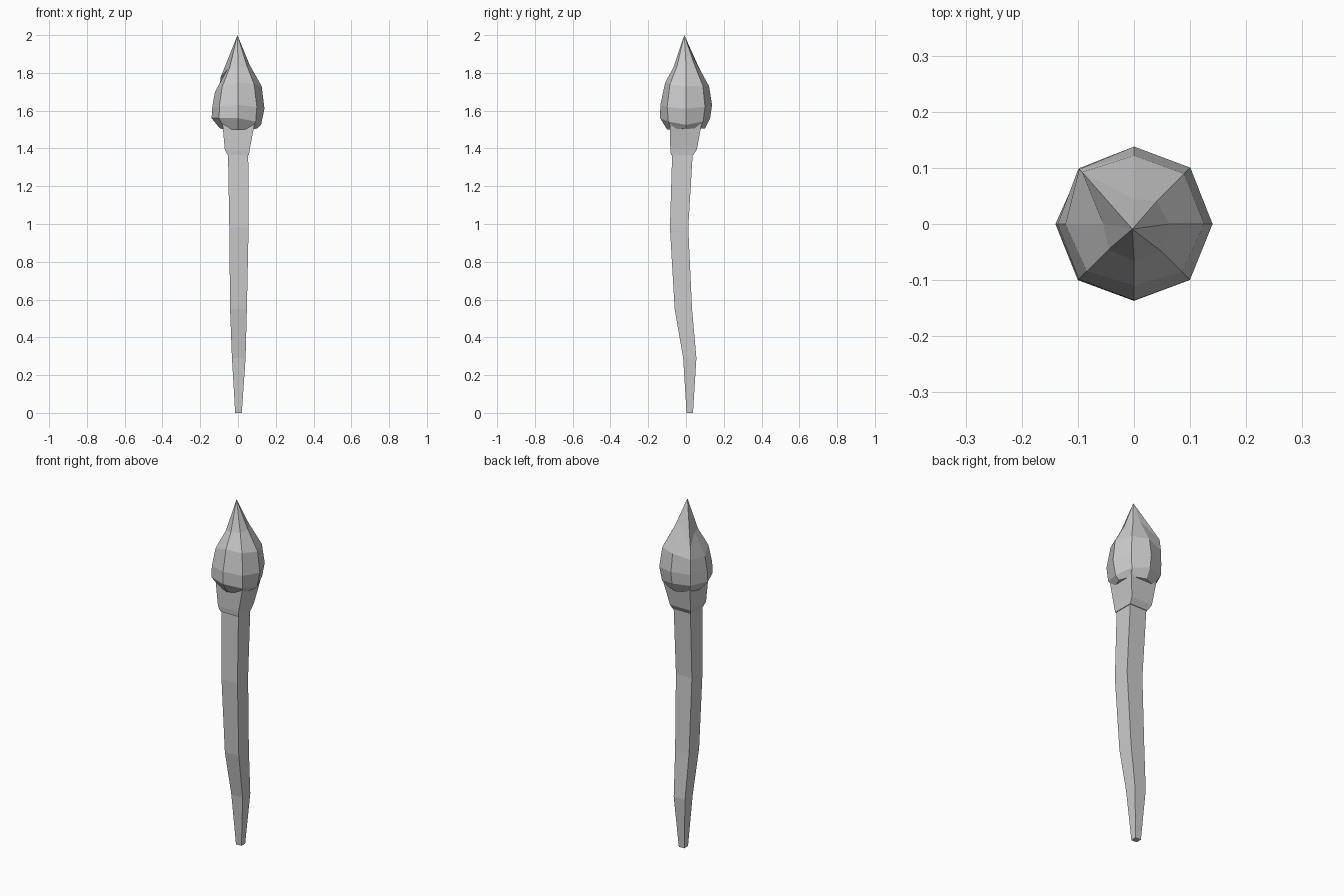
import bpy, bmesh, math

if "Cube" in bpy.data.objects:
    bpy.data.objects.remove(bpy.data.objects["Cube"])


def skin(name, rings, tip=None):
    """Bridge closed rings of points bottom to top, ending in a cap or a tip."""
    bm = bmesh.new()
    loops = [[bm.verts.new(p) for p in ring] for ring in rings]
    n = len(loops[0])
    for low, high in zip(loops, loops[1:]):
        for i in range(n):
            j = (i + 1) % n
            bm.faces.new((low[i], low[j], high[j], high[i]))
    bm.faces.new(loops[0][::-1])
    if tip:
        t = bm.verts.new(tip)
        for i in range(n):
            bm.faces.new((loops[-1][i], loops[-1][(i + 1) % n], t))
    else:
        bm.faces.new(loops[-1])
    bmesh.ops.recalc_face_normals(bm, faces=bm.faces)
    mesh = bpy.data.meshes.new(name)
    bm.to_mesh(mesh)
    bm.free()
    obj = bpy.data.objects.new(name, mesh)
    bpy.context.collection.objects.link(obj)
    return obj


def box_ring(z, x0, x1, y0, y1):
    return [(x0, y0, z), (x1, y0, z), (x1, y1, z), (x0, y1, z)]


# Crooked square handle
skin("handle", [box_ring(*r) for r in (
    (0.00, -0.015, 0.020, 0.003, 0.037),
    (0.29, -0.032, 0.040, -0.015, 0.055),
    (0.55, -0.042, 0.047, -0.060, 0.032),
    (0.98, -0.046, 0.056, -0.085, 0.012),
    (1.38, -0.053, 0.054, -0.073, 0.036))])

# Flared collar under the head
skin("collar", [box_ring(*r) for r in (
    (1.365, -0.056, 0.058, -0.080, 0.039),
    (1.395, -0.070, 0.062, -0.083, 0.058),
    (1.530, -0.082, 0.088, -0.086, 0.082))])

# Hewn eight-sided head: (radius, height) up each axis column
east = [(.100, 1.505), (.122, 1.525), (.140, 1.61), (.125, 1.73), (.063, 1.84)]
north = [(.100, 1.505), (.128, 1.56), (.138, 1.63), (.122, 1.73), (.045, 1.87)]
west = [(.095, 1.505), (.140, 1.56), (.136, 1.62), (.122, 1.70), (.055, 1.82)]
south = [(.100, 1.500), (.137, 1.56), (.136, 1.63), (.110, 1.75), (.066, 1.83)]


def between(a, b):
    return [((p[0] + q[0]) / 2 + 0.003, (p[1] + q[1]) / 2) for p, q in zip(a, b)]


# The back left column keeps an uncut knob near the top
knob = between(north, west)
knob[3:] = [(.138, 1.71), (.131, 1.775)]
columns = [east, between(east, north), north, knob,
           west, between(west, south), south, between(south, east)]
rings = [[(col[k][0] * math.cos(i * math.pi / 4),
           col[k][0] * math.sin(i * math.pi / 4), col[k][1])
          for i, col in enumerate(columns)] for k in range(5)]
skin("head", rings, tip=(-0.003, -0.009, 2.0))
